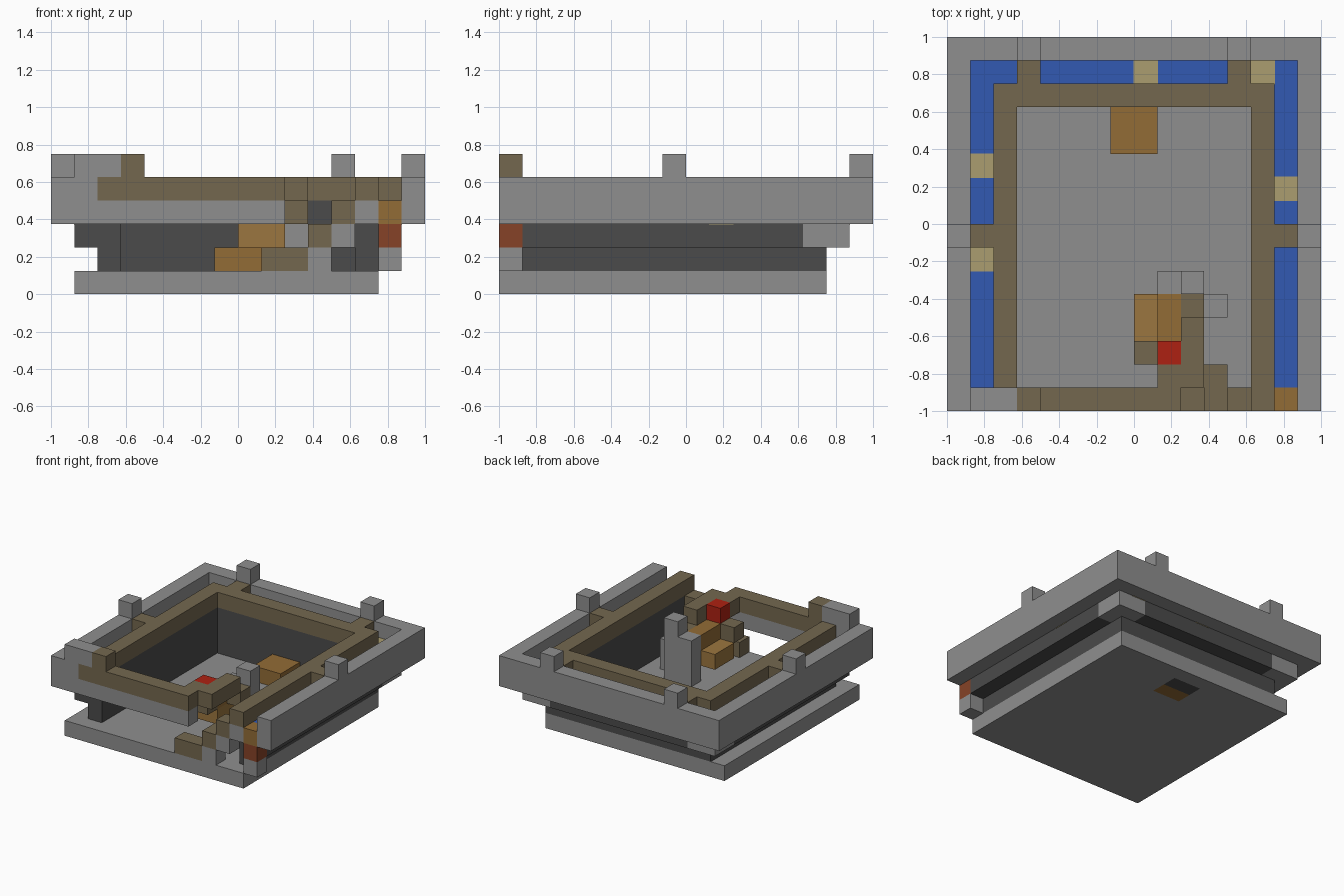
import bpy
import bmesh
from mathutils import Matrix, Vector

cube = bpy.data.objects.get("Cube")
if cube:
    bpy.data.objects.remove(cube, do_unlink=True)

CELL = 0.125
N = 16  # cells along each side


def material(name, r, g, b):
    m = bpy.data.materials.new(name)
    m.use_nodes = True
    m.diffuse_color = (r, g, b, 1)
    m.node_tree.nodes["Principled BSDF"].inputs["Base Color"].default_value = (r, g, b, 1)
    return m


stone = material("grey stone", .275, .275, .275)
dark = material("dark stone", .07, .07, .07)
brown = material("brown timber", .175, .137, .078)
tan = material("pale lantern", .41, .34, .16)
orange = material("orange wood", .29, .15, .037)
plank = material("light planks", .33, .18, .05)
red = material("red block", .42, .015, .006)
rust = material("rust brick", .24, .055, .02)
blue = material("blue water", .032, .1, .45)


def build(name, mat, boxes, grow=0.0):
    """One object from boxes given as cell ranges (x0, x1, y0, y1, z0, z1)."""
    bm = bmesh.new()
    for x0, x1, y0, y1, z0, z1 in boxes:
        size = Vector((x1 - x0, y1 - y0, z1 - z0)) * CELL
        mid = Vector(((x0 + x1 - N) / 2, (y0 + y1 - N) / 2, (z0 + z1) / 2)) * CELL
        size += Vector((grow, grow, grow))
        bmesh.ops.create_cube(bm, size=1.0, matrix=Matrix.Translation(mid) @ Matrix.Diagonal(size.to_4d()))
    mesh = bpy.data.meshes.new(name)
    bm.to_mesh(mesh)
    bm.free()
    mesh.materials.append(mat)
    ob = bpy.data.objects.new(name, mesh)
    bpy.context.collection.objects.link(ob)


def both(x0, x1, *rest):
    """A box and its mirror image across the middle."""
    return [(x0, x1, *rest), (N - x1, N - x0, *rest)]


def three_sides(a, b, front, z0, z1):
    """Left, right and back walls, inset a cells outside and b cells inside."""
    back = N - a
    return both(a, b, front, back, z0, z1) + [(b, N - b, N - b, back, z0, z1)]


# Floor slab with a small inlay
build("floor", stone, [(1, 14, 0, 11, 0, 1), (1, 14, 13, 14, 0, 1),
                       (1, 7, 11, 13, 0, 1), (9, 14, 11, 13, 0, 1)])
build("floor_inlay_wood", orange, [(7, 9, 11, 12, 0, 1)])
build("floor_inlay_dark", dark, [(7, 9, 12, 13, 0, 1)])

# Room walls stepping outward, open at the front
build("lower_wall", dark, three_sides(2, 3, 1, 1, 2))
build("middle_wall", dark, both(1, 3, 1, 13, 2, 3) + [(3, 13, 13, 15, 2, 3)])
build("back_corner_blocks", stone, both(1, 3, 13, 15, 2, 3))
build("upper_wall", dark, three_sides(2, 3, 1, 3, 4))
build("inner_rim", brown, three_sides(2, 3, 1, 4, 5))

# Water channel with lanterns and crossing beams
build("water_channel", blue, three_sides(1, 2, 1, 3, 4))
lantern_cells = [(14, 9), (13, 14), (8, 14), (1, 10), (1, 6)]
build("lanterns", tan, [(x, x + 1, y, y + 1, 3, 4) for x, y in lantern_cells], grow=0.006)
build("crossing_beams", brown, both(1, 2, 7, 8, 4, 5) + both(3, 4, 14, 15, 4, 5))

# Outer parapet
build("outer_wall", stone, three_sides(0, 1, 0, 3, 5))
build("merlons", stone, both(0, 1, 7, 8, 5, 6) + both(3, 4, 15, 16, 5, 6))

# Front wall
build("front_wall", stone, [(1, 10, 0, 1, 3, 4), (1, 2, 0, 1, 4, 5), (1, 3, 0, 1, 5, 6)])
build("front_wall_rim", brown, [(2, 10, 0, 1, 4, 5), (3, 4, 0, 1, 5, 6)])

# Front stair rising to the right-hand rim, with stone beneath each step
build("front_stair", brown, [(9, 11, 0, 1, 1, 2), (11, 12, 1, 2, 2, 3)]
      + [(10 + k, 11 + k, 0, 1, k + 1, k + 2) for k in (1, 2, 3)])
build("stair_support", stone, [(10 + k, 11 + k, 0, 1, k, k + 1) for k in (1, 2, 3)])

# Stacked fire post at the front corner
build("fire_post_base", stone, [(14, 15, 0, 1, 1, 2)])
build("fire_post_brick", rust, [(14, 15, 0, 1, 2, 3)])
build("fire_post_top", orange, [(14, 15, 0, 1, 3, 4)])

# Winding stair inside the room
build("upper_walkway", brown, [(9, 11, 1, 2, 4, 5), (10, 11, 2, 4, 4, 5)])
build("walkway_brackets", brown, [(8, 10, 2, 3, 3, 4), (10, 11, 4, 5, 3, 4)])
build("red_marker", red, [(9, 10, 2, 3, 4, 5)])
build("stone_steps", stone, [(11, 12, 4, 5, 1, 3), (10, 11, 5, 6, 1, 5), (9, 10, 5, 6, 1, 4)])
build("plank_steps", plank, [(8, 10, 3, 5, 2, 3)])
build("upper_plank_step", orange, [(9, 10, 3, 5, 3, 4)])

# Chest near the back wall
build("chest", orange, [(7, 9, 11, 13, 1, 2)])
